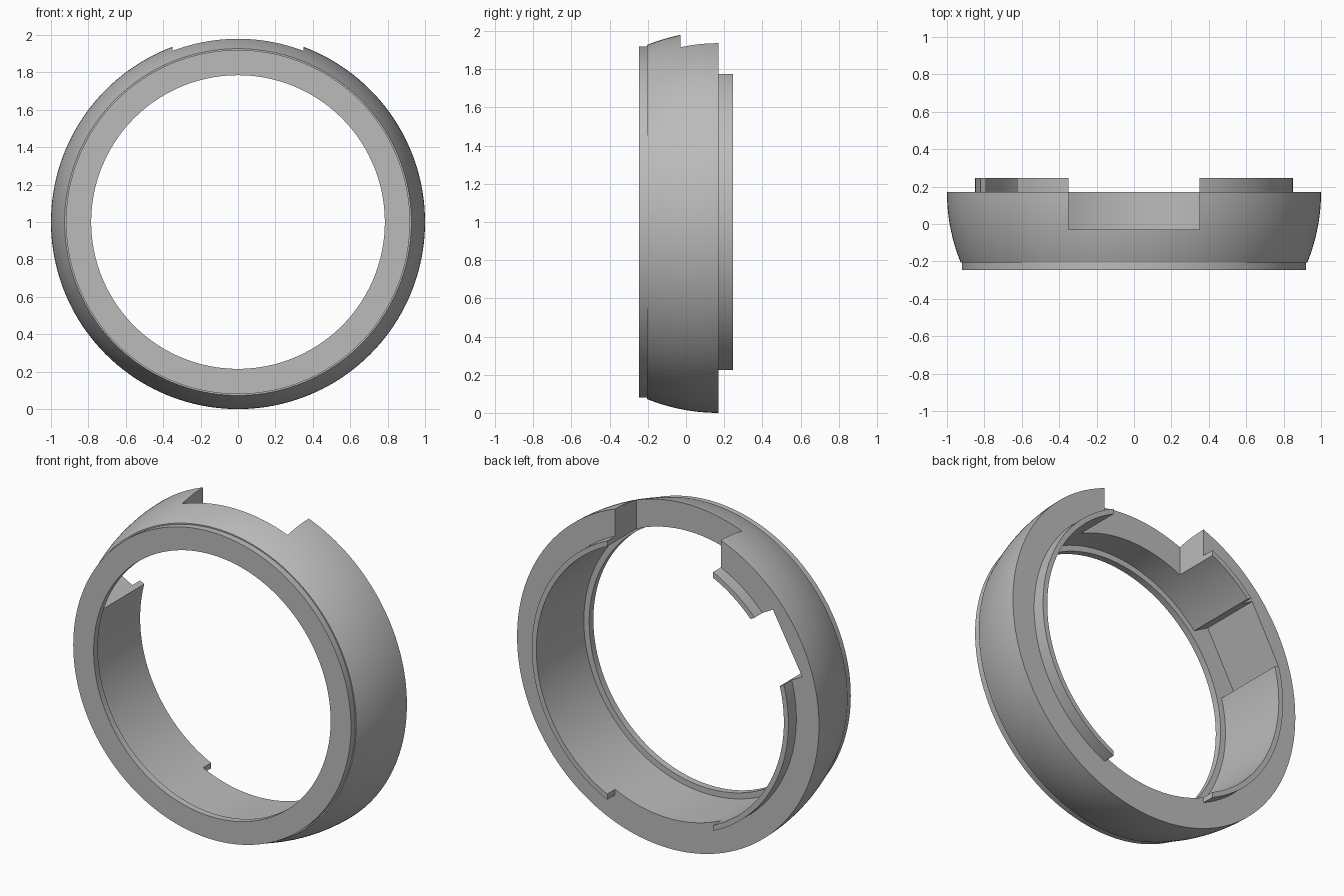
import bpy
import bmesh
import math
from mathutils import Matrix, Vector

if "Cube" in bpy.data.objects:
    bpy.data.objects.remove(bpy.data.objects["Cube"], do_unlink=True)

SEGMENTS = 160
CENTRE = Vector((0, 0, 1))

grey = bpy.data.materials.new("plain grey")
grey.use_nodes = True
grey.diffuse_color = (0.5, 0.5, 0.5, 1)
grey.node_tree.nodes["Principled BSDF"].inputs["Base Color"].default_value = (0.5, 0.5, 0.5, 1)


def add_object(name, bm):
    bmesh.ops.recalc_face_normals(bm, faces=bm.faces)
    mesh = bpy.data.meshes.new(name)
    bm.to_mesh(mesh)
    bm.free()
    obj = bpy.data.objects.new(name, mesh)
    bpy.context.collection.objects.link(obj)
    mesh.materials.append(grey)
    return obj


def lathe(name, profile):
    """Turn a closed (radius, y) profile around the ring axis."""
    bm = bmesh.new()
    rings = []
    for i in range(SEGMENTS):
        a = 2 * math.pi * i / SEGMENTS
        rings.append([bm.verts.new(CENTRE + Vector((r * math.cos(a), y, r * math.sin(a))))
                      for r, y in profile])
    n = len(profile)
    for i in range(SEGMENTS):
        here, there = rings[i], rings[(i + 1) % SEGMENTS]
        for j in range(n):
            k = (j + 1) % n
            bm.faces.new((here[j], here[k], there[k], there[j]))
    return add_object(name, bm)


def box_cutter(name, low, high, turn=0.0):
    """Box given relative to the ring centre, turned about the ring axis."""
    low, high = Vector(low), Vector(high)
    bm = bmesh.new()
    bmesh.ops.create_cube(bm, size=1)
    place = (Matrix.Translation(CENTRE) @ Matrix.Rotation(turn, 4, 'Y')
             @ Matrix.Translation((low + high) / 2) @ Matrix.Diagonal((high - low).to_4d()))
    place[3][3] = 1
    bmesh.ops.transform(bm, matrix=place, verts=bm.verts)
    obj = add_object(name, bm)
    obj.hide_render = True
    return obj


def cut(obj, cutters):
    for c in cutters:
        mod = obj.modifiers.new("cut", 'BOOLEAN')
        mod.operation = 'DIFFERENCE'
        mod.solver = 'EXACT'
        mod.object = c
        bpy.context.view_layer.objects.active = obj
        bpy.ops.object.modifier_apply(modifier=mod.name)


# Main ring: short straight front collar, spherical outer wall, stepped bore
BACK, FRONT, STEP = 0.17, -0.245, -0.205
steps = 16
dome = []
for i in range(steps + 1):
    y = STEP + (BACK - STEP) * i / steps
    dome.append((math.sqrt(1 - (BACK - y) ** 2), y))
ring = lathe("ring_body", [(0.785, FRONT), (0.92, FRONT), (0.92, STEP)] + dome
             + [(0.82, BACK), (0.82, STEP), (0.785, STEP)])

# Thin locating lip on the back
lip = lathe("back_lip", [(0.82, BACK), (0.85, BACK), (0.85, 0.245), (0.82, 0.245)])

# Top notch, lip gaps and flat-bottomed side pocket
notch = box_cutter("notch_cutter", (-0.35, -0.03, 0.3), (0.35, 0.5, 1.3))
gaps = box_cutter("lip_gap_cutter", (-0.35, 0, -1.3), (0.35, 0.5, 1.3))
pocket = box_cutter("pocket_cutter", (-0.905, STEP, -0.2), (-0.5, 0.5, 0.2), math.radians(29))
cut(ring, [notch, pocket])
cut(lip, [gaps, pocket])
for cutter in (notch, gaps, pocket):
    bpy.data.objects.remove(cutter, do_unlink=True)

# Smooth curved walls, crisp edges
for obj in (ring, lip):
    bpy.ops.object.select_all(action='DESELECT')
    obj.select_set(True)
    bpy.context.view_layer.objects.active = obj
    bpy.ops.object.shade_smooth_by_angle(angle=math.radians(25))
